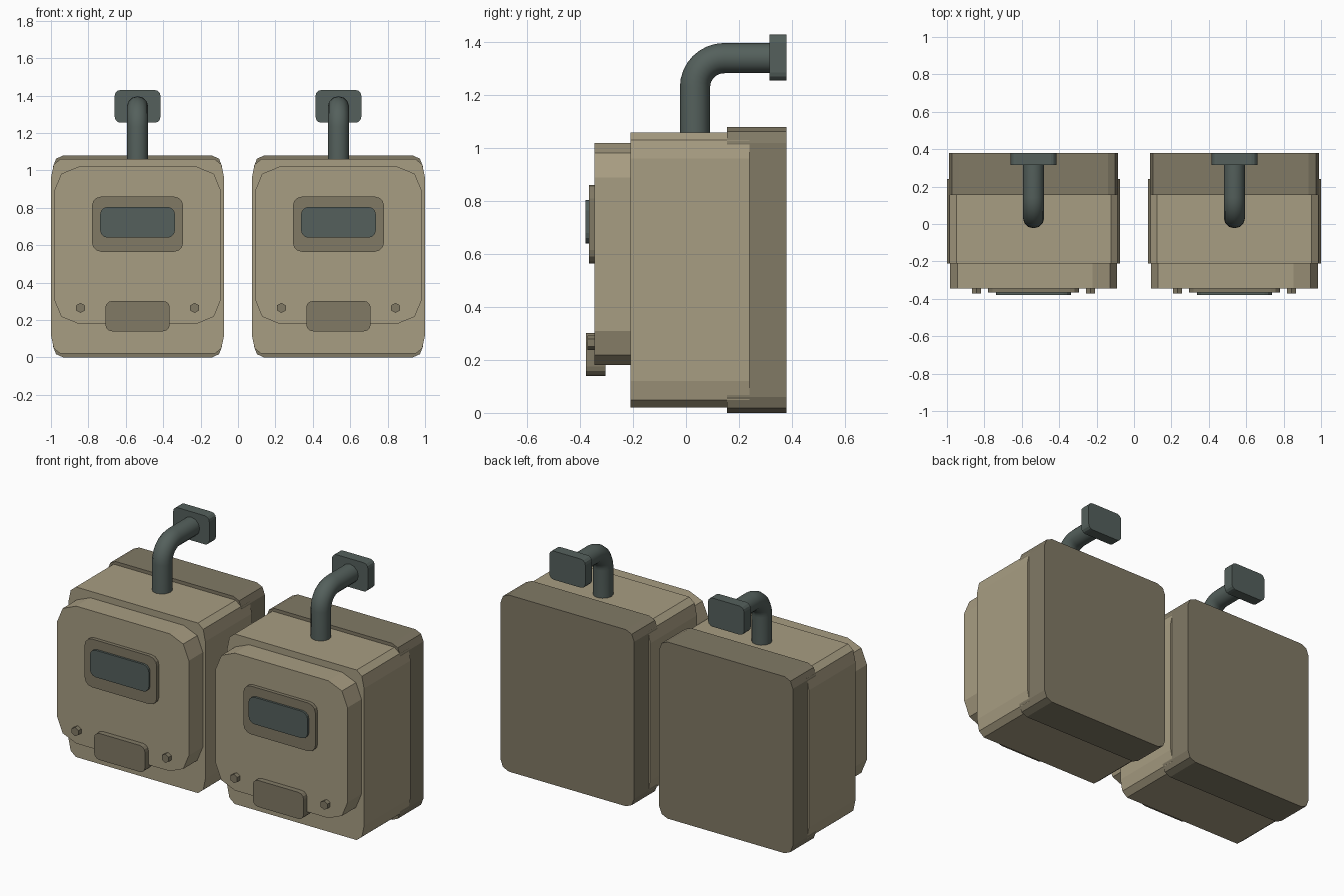
import bpy, bmesh
from math import sin, cos, pi

old = bpy.data.objects.get("Cube")
if old:
    bpy.data.objects.remove(old, do_unlink=True)


def material(name, rgb):
    m = bpy.data.materials.new(name)
    m.use_nodes = True
    color = (*rgb, 1)
    m.diffuse_color = color
    node = next(n for n in m.node_tree.nodes if n.type == 'BSDF_PRINCIPLED')
    node.inputs["Base Color"].default_value = color
    return m


BEIGE = material("beige", (0.39, 0.337, 0.223))
OLIVE = material("dark olive", (0.22, 0.193, 0.131))
SLATE = material("slate grey", (0.089, 0.117, 0.107))


def extrude_profile(name, points, y0, y1, mat, x):
    """Extrude an x-z outline from y0 back to y1."""
    bm = bmesh.new()
    face = bm.faces.new([bm.verts.new((px, y0, pz)) for px, pz in points])
    ext = bmesh.ops.extrude_face_region(bm, geom=[face], use_keep_orig=True)
    moved = [v for v in ext["geom"] if isinstance(v, bmesh.types.BMVert)]
    bmesh.ops.translate(bm, verts=moved, vec=(0, y1 - y0, 0))
    bmesh.ops.recalc_face_normals(bm, faces=bm.faces)
    mesh = bpy.data.meshes.new(name)
    bm.to_mesh(mesh)
    bm.free()
    mesh.materials.append(mat)
    obj = bpy.data.objects.new(name, mesh)
    obj.location.x = x
    bpy.context.collection.objects.link(obj)
    return obj


def slab(name, half, z0, z1, y0, y1, rx, rz, mat, x, segs=2):
    """Box whose four x-z corners are rounded."""
    points = []
    corners = [(1, 1), (-1, 1), (-1, -1), (1, -1)]
    for q, (sx, sz) in enumerate(corners):
        cx = sx * (half - rx)
        cz = z1 - rz if sz > 0 else z0 + rz
        for i in range(segs + 1):
            a = (q + i / segs) * pi / 2
            points.append((cx + rx * cos(a), cz + rz * sin(a)))
    return extrude_profile(name, points, y0, y1, mat, x)


def pipe(name, y, z0, z1, y_end, bend, radius, mat, x):
    """Vertical pipe that bends towards the back."""
    path = [(y, z0)]
    for i in range(9):
        a = i / 8 * pi / 2
        path.append((y + bend - bend * cos(a), z1 - bend + bend * sin(a)))
    path.append((y_end, z1))
    curve = bpy.data.curves.new(name, 'CURVE')
    curve.dimensions = '3D'
    curve.bevel_depth = radius
    curve.bevel_resolution = 4
    curve.use_fill_caps = True
    spline = curve.splines.new('POLY')
    spline.points.add(len(path) - 1)
    for p, (py, pz) in zip(spline.points, path):
        p.co = (0, py, pz, 1)
    spline.use_smooth = True
    curve.materials.append(mat)
    obj = bpy.data.objects.new(name, curve)
    obj.location.x = x
    bpy.context.collection.objects.link(obj)


for side, x in (("left", 0.537), ("right", -0.537)):
    # Housing
    slab(side + "_body", 0.463, 0.02, 1.06, -0.21, 0.24, 0.05, 0.1, BEIGE, x)
    slab(side + "_back_panel", 0.452, 0, 1.08, 0.155, 0.38, 0.055, 0.06, OLIVE, x)
    slab(side + "_front_door", 0.446, 0.18, 1.02, -0.345, -0.2, 0.13, 0.13, BEIGE, x)

    # Window, latch and bolts on the door
    slab(side + "_window_frame", 0.244, 0.565, 0.86, -0.367, -0.34, 0.05, 0.05, OLIVE, x, 3)
    slab(side + "_window_glass", 0.2, 0.64, 0.805, -0.38, -0.36, 0.04, 0.04, SLATE, x, 3)
    slab(side + "_latch", 0.172, 0.14, 0.302, -0.378, -0.305, 0.035, 0.035, OLIVE, x, 3)
    for dx in (-0.305, 0.305):
        hexagon = [(0.027 * sin(k * pi / 3), 0.265 + 0.027 * cos(k * pi / 3))
                   for k in range(6)]
        extrude_profile(side + "_bolt", hexagon, -0.372, -0.34, OLIVE, x + dx)

    # Outlet pipe and its wall flange
    pipe(side + "_pipe", 0.034, 1.0, 1.34, 0.33, 0.11, 0.057, SLATE, x)
    slab(side + "_flange", 0.122, 1.255, 1.43, 0.315, 0.38, 0.03, 0.03, SLATE, x, 3)
